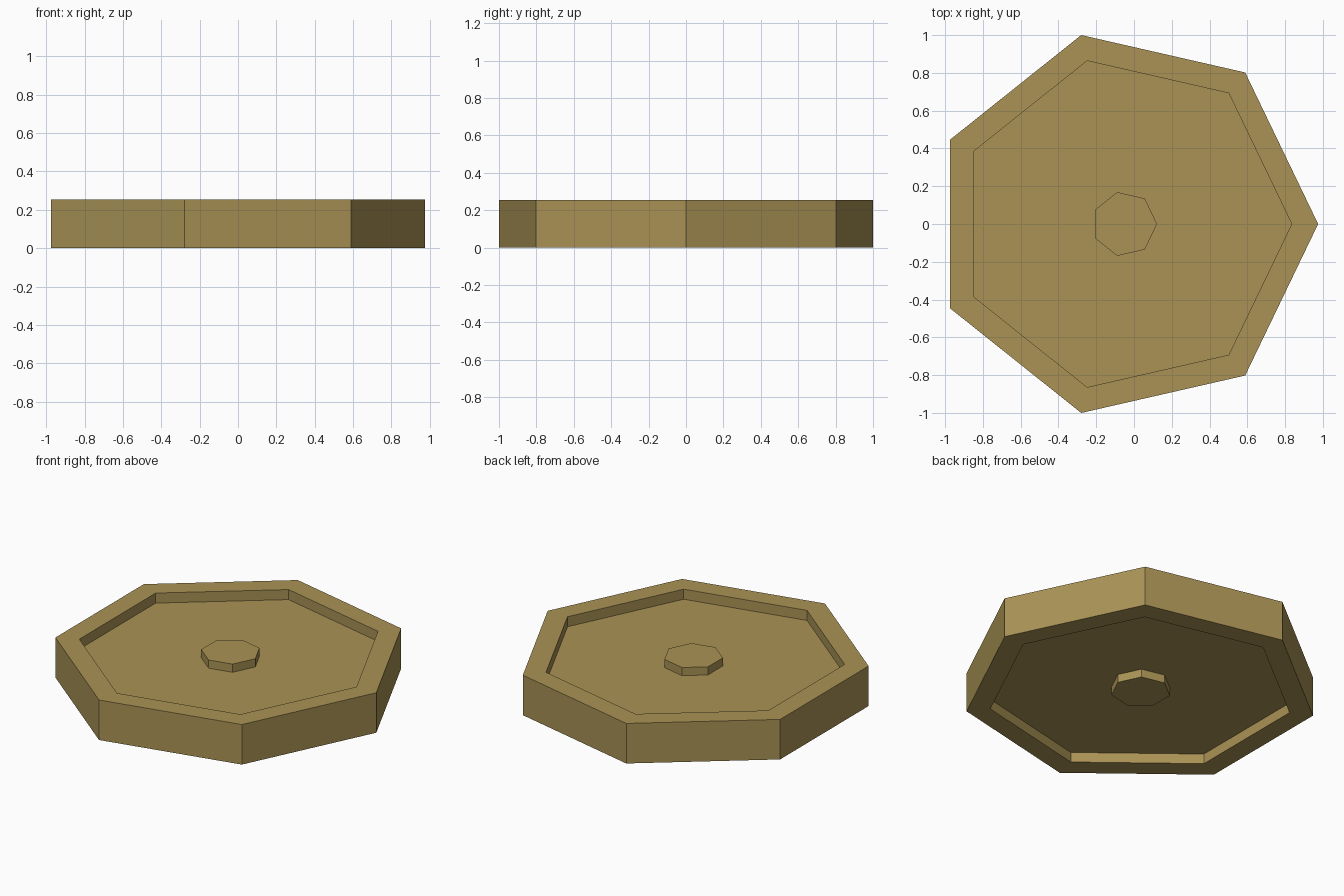
import bpy, bmesh
from math import cos, sin, tau

if "Cube" in bpy.data.objects:
    bpy.data.objects.remove(bpy.data.objects["Cube"])

SIDES = 7
CENTRE_X = -0.051
HEIGHT = 0.255
RIM_OUT, RIM_IN, HUB = 1.026, 0.886, 0.173
RECESS, BOSS = 0.064, 0.052

# Half profile from the hub's underside, round the rim, to the hub's top
top_half = [(RIM_OUT, HEIGHT), (RIM_IN, HEIGHT), (RIM_IN, HEIGHT - RECESS),
            (HUB, HEIGHT - RECESS), (HUB, HEIGHT - RECESS + BOSS)]
bottom_half = [(r, HEIGHT - z) for r, z in reversed(top_half)]
profile = bottom_half + top_half

# Sweep the profile round seven sides and cap the hub
bm = bmesh.new()
rings = [[bm.verts.new((CENTRE_X + r * cos(tau * i / SIDES), r * sin(tau * i / SIDES), z))
          for i in range(SIDES)] for r, z in profile]
for a, b in zip(rings, rings[1:]):
    for i in range(SIDES):
        j = (i + 1) % SIDES
        bm.faces.new((a[i], a[j], b[j], b[i]))
bm.faces.new(rings[-1])
bm.faces.new(rings[0][::-1])
bmesh.ops.recalc_face_normals(bm, faces=bm.faces)

mesh = bpy.data.meshes.new("heptagonal_wheel")
bm.to_mesh(mesh)
bm.free()
wheel = bpy.data.objects.new("heptagonal_wheel", mesh)
bpy.context.collection.objects.link(wheel)

# Tan brass colour
mat = bpy.data.materials.new("tan_brass")
mat.diffuse_color = (0.40, 0.29, 0.09, 1)
mat.use_nodes = True
mat.node_tree.nodes["Principled BSDF"].inputs["Base Color"].default_value = mat.diffuse_color
mesh.materials.append(mat)
